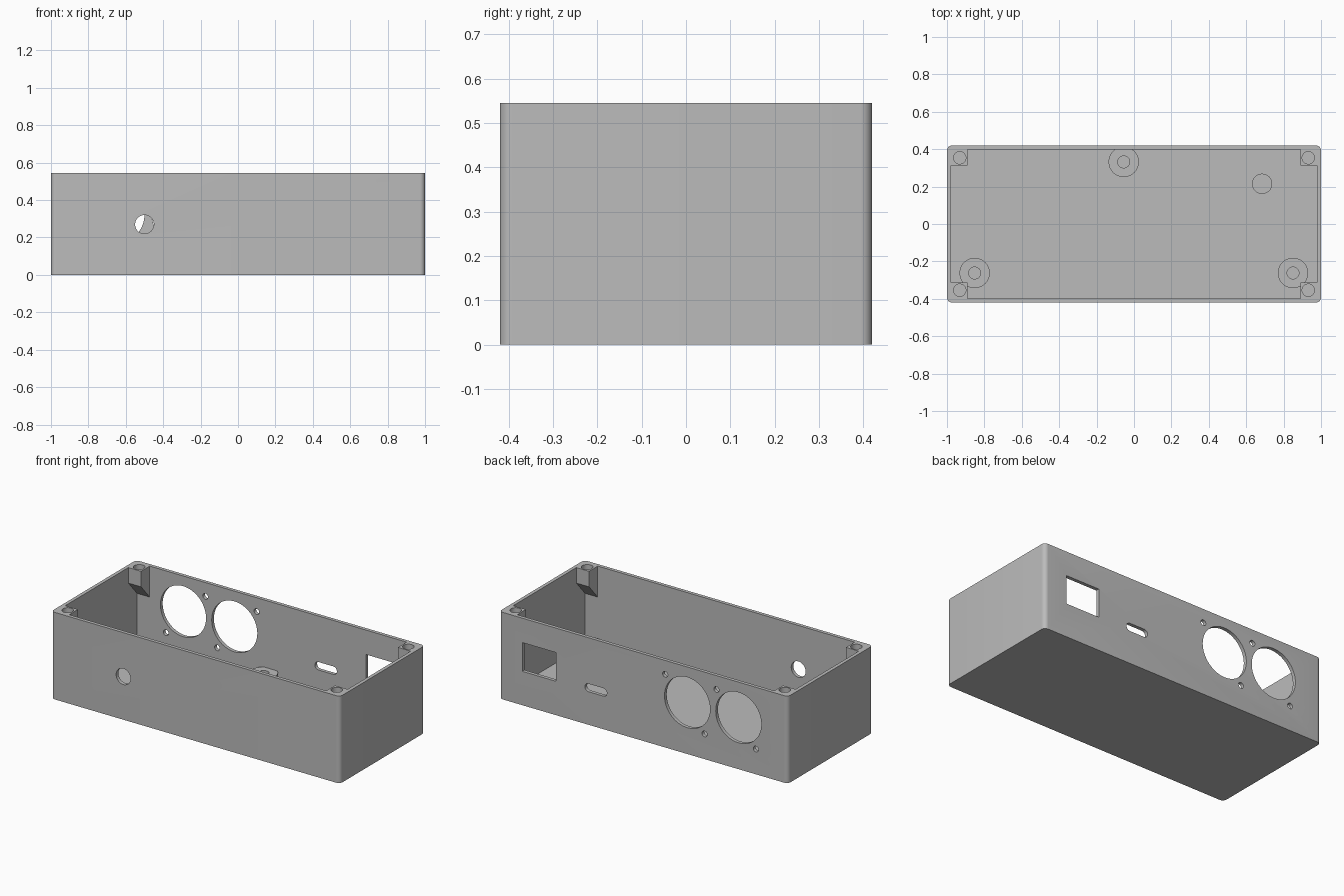
import bpy, bmesh, math

if "Cube" in bpy.data.objects:
    bpy.data.objects.remove(bpy.data.objects["Cube"])

grey = bpy.data.materials.new("case grey")
grey.diffuse_color = (0.5, 0.5, 0.5, 1)
grey.use_nodes = True
grey.node_tree.nodes["Principled BSDF"].inputs["Base Color"].default_value = grey.diffuse_color

H, HX, HY, WALL, FLOOR = 0.545, 1.0, 0.42, 0.022, 0.025


def make(name, bm):
    bmesh.ops.recalc_face_normals(bm, faces=bm.faces)
    me = bpy.data.meshes.new(name)
    bm.to_mesh(me)
    bm.free()
    ob = bpy.data.objects.new(name, me)
    bpy.context.collection.objects.link(ob)
    me.materials.append(grey)
    return ob


def prism(name, pts, axis, a, b):
    """Extrude a closed 2D outline from a to b: (x,y) along z, (x,z) along y, (y,z) along x."""
    place = {'z': lambda p, t: (p[0], p[1], t),
             'y': lambda p, t: (p[0], t, p[1]),
             'x': lambda p, t: (t, p[0], p[1])}[axis]
    bm = bmesh.new()
    lo = [bm.verts.new(place(p, a)) for p in pts]
    hi = [bm.verts.new(place(p, b)) for p in pts]
    bm.faces.new(lo)
    bm.faces.new(hi)
    n = len(pts)
    for i in range(n):
        j = (i + 1) % n
        bm.faces.new((lo[i], lo[j], hi[j], hi[i]))
    return make(name, bm)


def rounded(cx, cy, hx, hy, r, seg=8):
    pts = []
    for k, (sx, sy) in enumerate(((1, 1), (-1, 1), (-1, -1), (1, -1))):
        for i in range(seg + 1):
            t = math.pi / 2 * (k + i / seg)
            pts.append((cx + sx * (hx - r) + r * math.cos(t),
                        cy + sy * (hy - r) + r * math.sin(t)))
    return pts


def circle(cx, cy, r, n=48):
    return [(cx + r * math.cos(2 * math.pi * i / n),
             cy + r * math.sin(2 * math.pi * i / n)) for i in range(n)]


def rect(x0, x1, y0, y1):
    return [(x0, y0), (x1, y0), (x1, y1), (x0, y1)]


def boolean(target, tool, op):
    mod = target.modifiers.new(op.lower(), 'BOOLEAN')
    mod.object, mod.operation, mod.solver = tool, op, 'EXACT'
    bpy.context.view_layer.objects.active = target
    bpy.ops.object.modifier_apply(modifier=mod.name)
    bpy.data.objects.remove(tool)


# Open case with rounded upright corners
case = prism("case", rounded(0, 0, HX, HY, 0.027), 'z', 0, H)
ix, iy = HX - WALL, HY - WALL
boolean(case, prism("cavity", rect(-ix, ix, -iy, iy), 'z', FLOOR, H + 0.1), 'DIFFERENCE')

# Corner lugs with sloping undersides
for sx in (-1, 1):
    for sy in (-1, 1):
        outline = [(sy * 0.312, H), (sy * 0.41, H), (sy * 0.41, H - 0.205),
                   (sy * iy, H - 0.194), (sy * 0.312, H - 0.097)]
        boolean(case, prism("lug", outline, 'x', sx * 0.89, sx * 0.988), 'UNION')

# Floor bosses and plain support post
BOSSES = [(-0.055, 0.332), (-0.852, -0.262), (0.85, -0.262)]
for x, y in BOSSES:
    boolean(case, prism("boss", circle(x, y, 0.081), 'z', FLOOR - 0.01, 0.125), 'UNION')
boolean(case, prism("post", circle(0.685, 0.215, 0.054), 'z', FLOOR - 0.01, 0.125), 'UNION')

# Screw holes in lugs and bosses
holes = []
for sx in (-1, 1):
    for sy in (-1, 1):
        holes.append(prism("lug_hole", circle(sx * 0.932, sy * 0.354, 0.033, 32), 'z', H - 0.09, H + 0.1))
for x, y in BOSSES:
    holes.append(prism("boss_hole", circle(x, y, 0.032, 32), 'z', FLOOR + 0.005, 0.3))

# Back wall: two round sockets with screw holes, slot and rectangular opening
B0, B1 = HY - 0.05, HY + 0.05
for x in (-0.303, -0.658):
    holes.append(prism("socket", circle(x, 0.323, 0.158, 64), 'y', B0, B1))
    for dx, z in ((0.153, 0.458), (-0.12, 0.158)):
        holes.append(prism("socket_screw", circle(x + dx, z, 0.018, 24), 'y', B0, B1))
holes.append(prism("slot", rounded(0.33, 0.232, 0.076, 0.025, 0.0245), 'y', B0, B1))
holes.append(prism("opening", rect(0.607, 0.84, 0.212, 0.392), 'y', B0, B1))

# Front wall: round hole
holes.append(prism("front_hole", circle(-0.5, 0.27, 0.05), 'y', -B1, -B0))
for h in holes:
    boolean(case, h, 'DIFFERENCE')

# Smooth curves, sharp edges
bpy.ops.object.select_all(action='DESELECT')
case.select_set(True)
bpy.context.view_layer.objects.active = case
bpy.ops.object.shade_smooth_by_angle(angle=math.radians(30))
